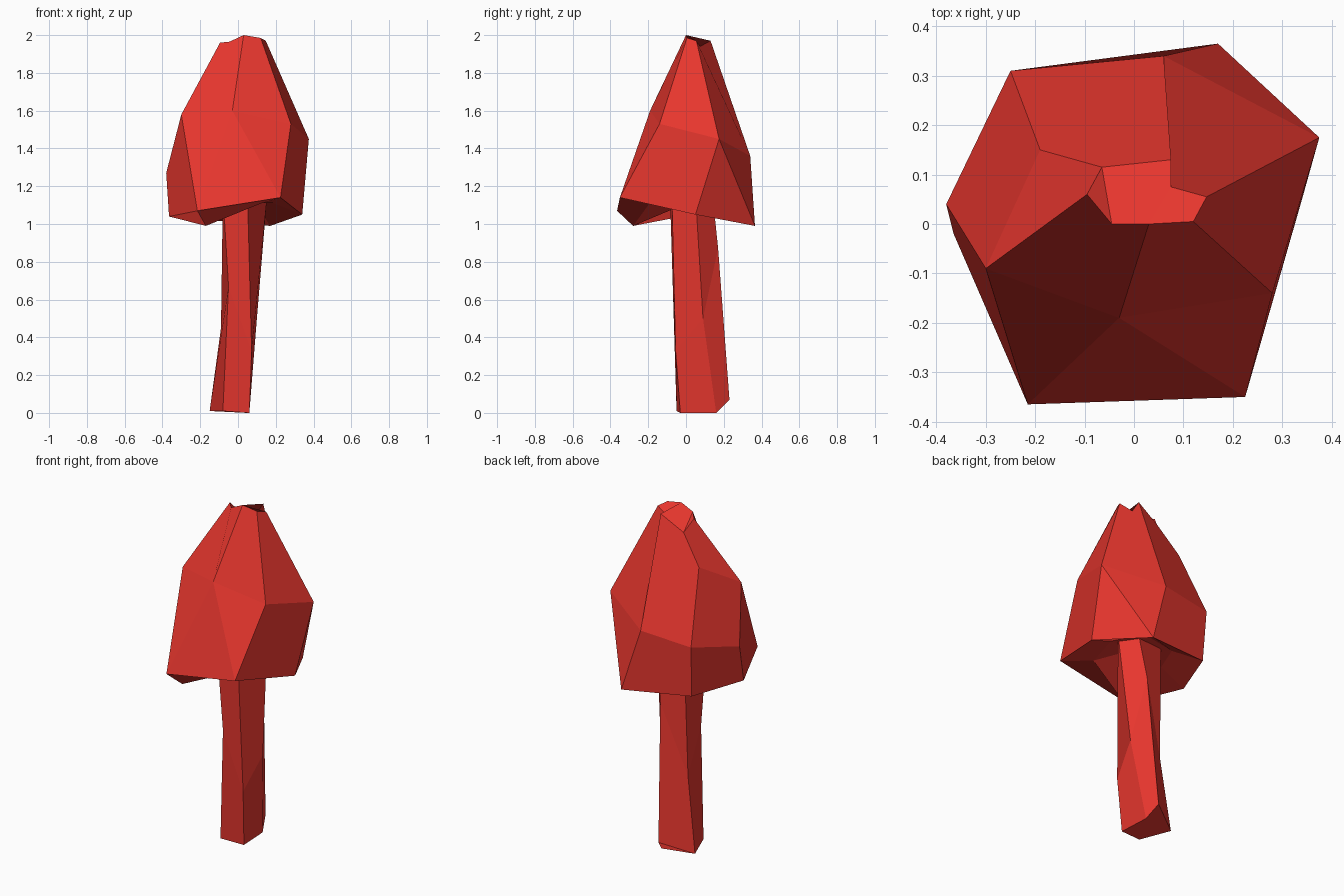
import bpy, bmesh

if "Cube" in bpy.data.objects:
    bpy.data.objects.remove(bpy.data.objects["Cube"])

red = bpy.data.materials.new("red")
red.diffuse_color = (0.8, 0.037, 0.027, 1)
red.use_nodes = True
red.node_tree.nodes["Principled BSDF"].inputs["Base Color"].default_value = red.diffuse_color


def build(name, points, faces):
    """Flat-shaded object from named points and faces spelled with those names."""
    bm = bmesh.new()
    verts = {k: bm.verts.new(p) for k, p in points.items()}
    for face in faces:
        bm.faces.new([verts[k] for k in face])
    bmesh.ops.recalc_face_normals(bm, faces=bm.faces[:])
    mesh = bpy.data.meshes.new(name)
    bm.to_mesh(mesh)
    bm.free()
    mesh.materials.append(red)
    ob = bpy.data.objects.new(name, mesh)
    bpy.context.collection.objects.link(ob)
    return ob


# Cap: six-cornered rim, faceted shoulder, small notched crown
cap = {
    "A": (-.215, -.365, 1.07), "B": (.225, -.35, 1.14), "C": (.34, .05, 1.05),
    "D": (.17, .365, .99), "E": (-.24, .29, 1.03), "F": (-.365, -.02, 1.04),
    "a": (-.03, -.19, 1.60), "b": (.28, -.14, 1.53), "c": (.375, .175, 1.45),
    "d": (.06, .34, 1.36), "e": (-.25, .31, 1.33), "f": (-.38, .04, 1.27),
    "g": (-.30, -.09, 1.58), "h": (-.19, .15, 1.73),
    "p": (-.045, 0, 1.965), "t": (.03, 0, 2.0), "q": (.12, .005, 1.985),
    "r": (.147, .055, 1.97), "u": (.075, .075, 1.94), "v": (.075, .13, 1.97),
    "w": (-.065, .115, 1.89), "x": (-.095, .06, 1.96),
}
cap_faces = ["ABa", "Aag", "gatpx", "abqt", "aBb", "bcrq", "BCcb", "CDc", "cDd",
             "cdvur", "DEed", "dehwv", "EFfe", "fghe", "gxwh", "FAgf",
             "wxp", "ptuvw", "tqru"]

# Hollow underside of the cap, with one corner hanging lower
rim, inner = "ABCDEF", "123456"
for k, n in zip(rim, inner):
    x, y, z = cap[k]
    cap[n] = (x * .55, y * .55, 1.11)
cap["1"] = (-.17, -.28, .99)
for i in range(6):
    j = (i + 1) % 6
    cap_faces.append(rim[i] + rim[j] + inner[j] + inner[i])
cap["0"] = (.02, .03, 1.12)
cap_faces += [inner[i] + inner[(i + 1) % 6] + "0" for i in range(6)]
build("mushroom_cap", cap, cap_faces)

# Stem: five facets that lean and twist between three uneven rings
rings = [
    [(-.08, -.05, .01), (.06, -.03, 0), (.05, .16, 0), (.02, .23, .07), (-.15, .13, .01)],
    [(-.05, -.07, .67), (.072, -.055, .33), (.10, .09, .50), (.05, .17, .87), (-.09, .11, .45)],
    [(-.08, -.085, 1.16), (.05, -.075, 1.16), (.155, .05, 1.16), (.09, .14, 1.16), (-.08, .13, 1.16)],
]
stem = {(r, i): p for r, ring in enumerate(rings) for i, p in enumerate(ring)}
stem_faces = [[(r, i) for i in range(5)] for r in (0, 2)]
for r in range(2):
    for i in range(5):
        j = (i + 1) % 5
        stem_faces.append([(r, i), (r, j), (r + 1, j), (r + 1, i)])
build("mushroom_stem", stem, stem_faces)
